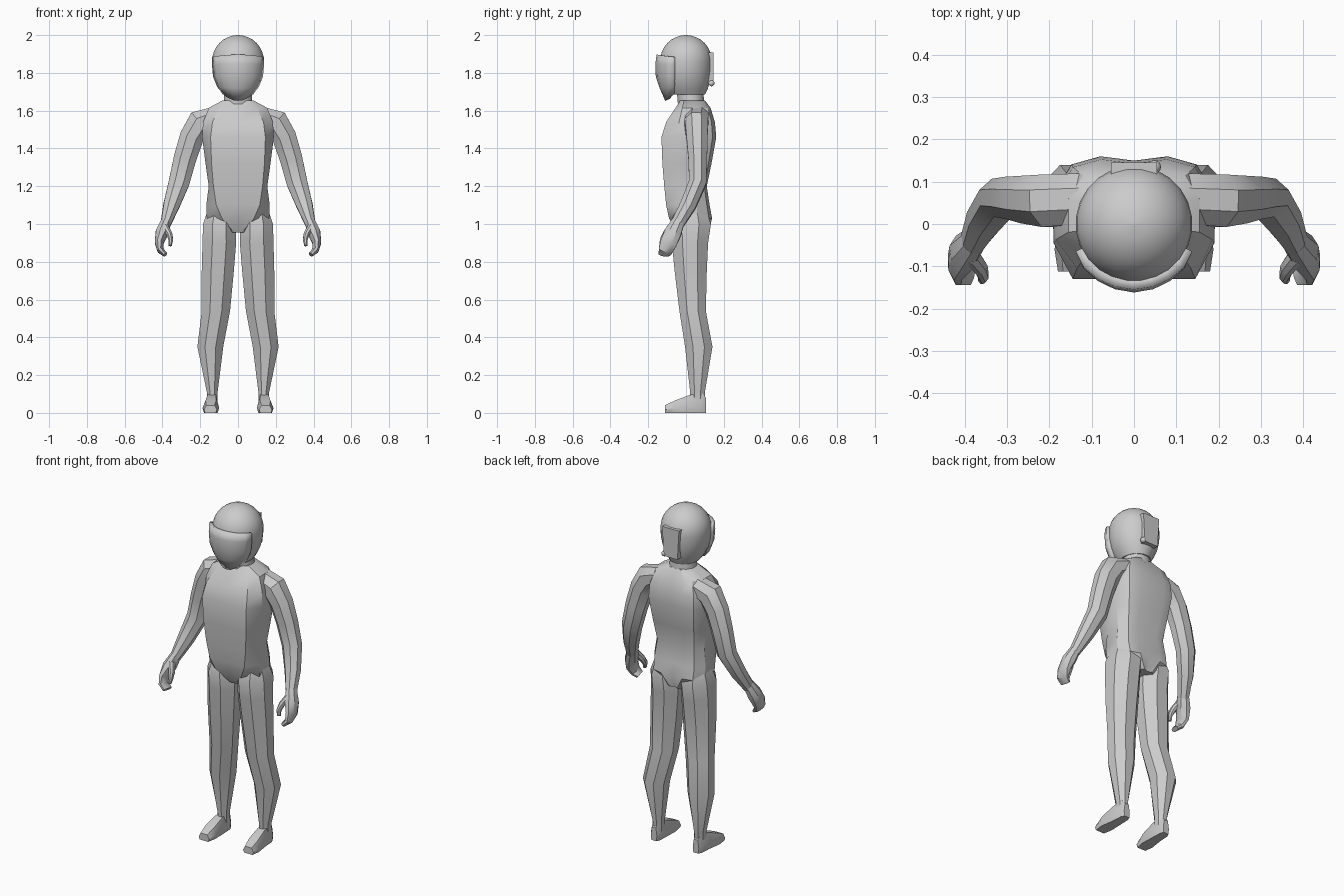
import bpy, bmesh, math
from mathutils import Vector

if "Cube" in bpy.data.objects:
    bpy.data.objects.remove(bpy.data.objects["Cube"])


def finish(ob, angle=32):
    bpy.ops.object.select_all(action='DESELECT')
    ob.select_set(True)
    bpy.context.view_layer.objects.active = ob
    bpy.ops.object.shade_smooth_by_angle(angle=math.radians(angle))
    return ob


def loft(name, rings, closed=True, mirror=False, angle=32, solid=0):
    """Skin a list of equal-length point rings, cap the ends, optionally mirror in x."""
    bm = bmesh.new()
    vs = [[bm.verts.new(p) for p in r] for r in rings]
    n = len(rings[0])
    for a, b in zip(vs, vs[1:]):
        for i in range(n if closed else n - 1):
            j = (i + 1) % n
            bm.faces.new((a[i], a[j], b[j], b[i]))
    if closed:
        bm.faces.new(vs[0])
        bm.faces.new(vs[-1])
    if mirror:
        geo = bmesh.ops.duplicate(bm, geom=bm.verts[:] + bm.edges[:] + bm.faces[:])['geom']
        for v in geo:
            if isinstance(v, bmesh.types.BMVert):
                v.co.x *= -1
    bmesh.ops.recalc_face_normals(bm, faces=bm.faces)
    me = bpy.data.meshes.new(name)
    bm.to_mesh(me)
    bm.free()
    ob = bpy.data.objects.new(name, me)
    bpy.context.collection.objects.link(ob)
    if solid:
        m = ob.modifiers.new('thickness', 'SOLIDIFY')
        m.thickness = solid
        m.offset = -1
    return finish(ob, angle)


def section(c, u, v, a, b, n=8):
    """Flat-sided n-gon around c with half sizes a, b along u, v."""
    k = 1 / math.cos(math.pi / n)
    return [c + u * (a * k * math.cos((i + .5) * math.tau / n))
            + v * (b * k * math.sin((i + .5) * math.tau / n)) for i in range(n)]


def level(z, x0, x1, y0, y1, n=8):
    return section(Vector(((x0 + x1) / 2, (y0 + y1) / 2, z)), Vector((1, 0, 0)),
                   Vector((0, 1, 0)), (x1 - x0) / 2, (y1 - y0) / 2, n)


def tube(path):
    """Sections across a bent path of (x, y, z, half width, half depth)."""
    pts = [Vector(p[:3]) for p in path]
    out = []
    for i, p in enumerate(path):
        t = (pts[min(i + 1, len(pts) - 1)] - pts[max(i - 1, 0)]).normalized()
        u = t.cross(Vector((0, 1, 0))).normalized()
        out.append(section(pts[i], u, t.cross(u), p[3], p[4]))
    return out


# torso: flat front panel, angled flanks, grooved back
def torso_ring(z, w, fw, f, b):
    half = [(fw, f), (w, f * .35), (w, b * .45), (w * .78, b * .88), (w * .42, b)]
    return ([Vector((0, f, z))] + [Vector((x, y, z)) for x, y in half]
            + [Vector((0, b - .01, z))] + [Vector((-x, y, z)) for x, y in reversed(half)])


loft('torso', [torso_ring(*r) for r in (
    (.955, .06, .02, -.05, .12), (1.03, .165, .085, -.09, .138), (1.1, .168, .115, -.105, .125),
    (1.2, .155, .13, -.115, .11), (1.32, .172, .14, -.125, .135), (1.46, .19, .145, -.13, .16),
    (1.54, .185, .135, -.105, .153), (1.615, .155, .10, -.055, .13), (1.655, .08, .05, -.03, .10))])

# neck
loft('neck', [level(1.6, -.08, .08, -.04, .10, 12), level(1.72, -.07, .07, -.05, .09, 12)])

# legs
loft('legs', [level(*r) for r in (
    (1.06, .03, .165, -.06, .11), (1.0, .012, .185, -.085, .132), (.9, .01, .188, -.075, .117),
    (.75, .022, .192, -.06, .11), (.54, .042, .192, -.035, .105), (.35, .078, .215, -.005, .14),
    (.11, .108, .165, .022, .10), (.05, .108, .165, .022, .10))], mirror=True)


# feet
def foot_ring(y, x0, x1, top):
    m = (x1 - x0) * .18
    return [Vector(p) for p in ((x0 + m / 2, y, 0), (x1 - m / 2, y, 0), (x1, y, top * .4),
                                (x1 - m, y, top), (x0 + m, y, top), (x0, y, top * .4))]


loft('feet', [foot_ring(*r) for r in (
    (.105, .118, .158, .08), (.085, .107, .17, .105), (.02, .104, .175, .095),
    (-.06, .10, .188, .065), (-.112, .112, .18, .04))], mirror=True)

# arms
loft('arms', tube([
    (.11, .06, 1.575, .05, .06), (.20, .055, 1.535, .072, .062), (.245, .058, 1.46, .064, .056),
    (.28, .062, 1.35, .06, .05), (.312, .062, 1.22, .055, .046), (.352, .012, 1.1, .043, .042),
    (.383, -.045, 1.0, .027, .034)]), mirror=True)

# hands: curled fingers and thumb
loft('hands', tube([
    (.38, -.04, 1.015, .027, .033), (.402, -.068, .955, .034, .044), (.418, -.092, .90, .022, .044),
    (.41, -.108, .86, .017, .038), (.385, -.115, .838, .013, .03)]), mirror=True)
loft('thumbs', tube([
    (.385, -.075, .985, .018, .022), (.362, -.105, .945, .015, .019),
    (.356, -.123, .915, .012, .016), (.36, -.13, .885, .009, .012)]), mirror=True)

# helmet shell
dome = [(1.863 + .137 * math.sin(a), *(s * .137 * math.cos(a) for s in (-1, 1, -1, 1)))
        for a in (math.radians(d) for d in range(0, 90, 11))]
shell = [(1.685, -.08, .08, -.09, .10), (1.715, -.10, .10, -.115, .115),
         (1.76, -.122, .122, -.13, .128), (1.81, -.134, .134, -.136, .135)]
loft('helmet', [level(*r, 24) for r in shell + dome + [(2.0, -.004, .004, -.004, .004)]])


# visor wrapping the face down to the chin
def visor_ring(z, w, f, drop):
    back = -.065
    prof = [(1, 0, 1), (.86, .42, .7), (.62, .72, .4), (.33, .92, .1), (0, 1, 0)]
    half = [Vector((w * x, back + (f - back) * t, z - drop * d)) for x, t, d in prof]
    return half + [Vector((-p.x, p.y, p.z)) for p in reversed(half[:-1])]


loft('visor', [visor_ring(*r) for r in (
    (1.897, .138, -.155, .012), (1.85, .138, -.162, .006), (1.78, .132, -.16, 0),
    (1.72, .11, -.14, -.005), (1.652, .075, -.11, -.032))], closed=False, solid=.03)

# back panel of the helmet with its round knob
loft('helmet_back_panel', [[Vector((x, y + s, z)) for x, z in
     ((-.045, 1.735), (.045, 1.735), (.055, 1.908), (-.055, 1.908))] for y, s in ((.09, 0), (.145, 0))])
bpy.ops.mesh.primitive_uv_sphere_add(segments=12, ring_count=8, radius=.016, location=(.048, .135, 1.745))
bpy.context.object.name = 'knob'
finish(bpy.context.object)
